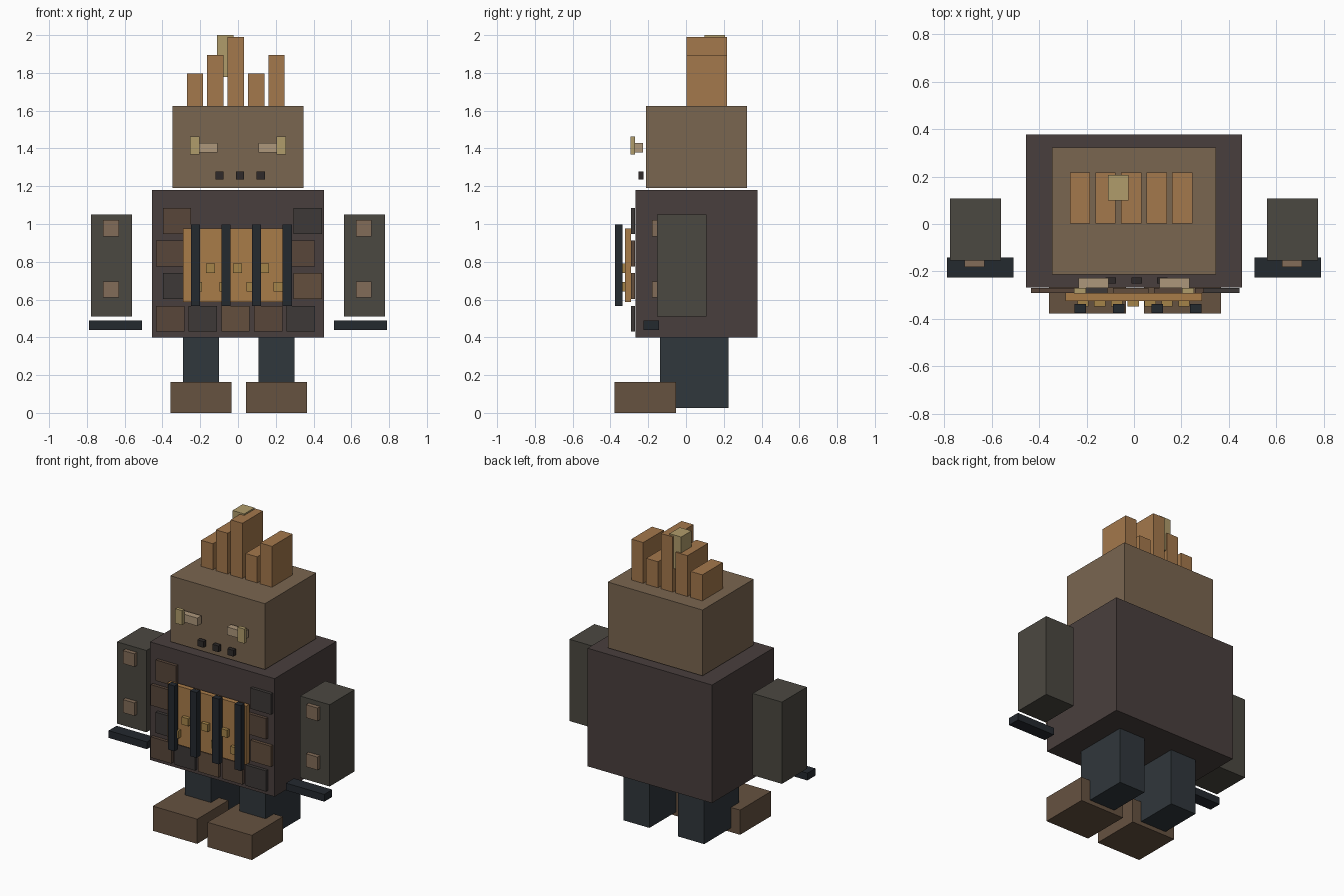
import bpy

if "Cube" in bpy.data.objects:
    bpy.data.objects.remove(bpy.data.objects["Cube"])


def material(name, hexcode):
    """Flat colour given as an sRGB hex string."""
    rgb = [int(hexcode[i:i + 2], 16) / 255 for i in (0, 2, 4)]
    lin = [c / 12.92 if c <= 0.04045 else ((c + 0.055) / 1.055) ** 2.4 for c in rgb]
    m = bpy.data.materials.new(name)
    m.diffuse_color = (*lin, 1)
    m.use_nodes = True
    m.node_tree.nodes["Principled BSDF"].inputs["Base Color"].default_value = m.diffuse_color
    return m


MAT = {n: material(n, h) for n, h in {
    "torso": "493F3D", "head": "7A6650", "crest": "A4784C", "tip": "B09C6B",
    "feet": "665240", "legs": "30373C", "arms": "4B4841", "studs": "826C58",
    "plate": "A97C49", "bars": "24292F", "pins": "A58449", "eyes": "AD977B",
    "teeth": "2E2A29", "stone_brown": "58463A", "stone_tan": "634E3D",
    "stone_dark": "3D3937"}.items()}


def box(name, mat, x, y, z):
    """Box from (min, max) ranges on each axis."""
    bpy.ops.mesh.primitive_cube_add(size=1, location=[(a + b) / 2 for a, b in (x, y, z)])
    ob = bpy.context.object
    ob.name = name
    ob.scale = [b - a for a, b in (x, y, z)]
    bpy.ops.object.transform_apply(location=False, rotation=False, scale=True)
    ob.data.materials.append(MAT[mat])
    return ob


def pair(name, mat, x, y, z):
    """Matching left and right boxes."""
    box("right_" + name, mat, x, y, z)
    box("left_" + name, mat, (-x[1], -x[0]), y, z)


# Body and head
box("torso", "torso", (-0.455, 0.455), (-0.268, 0.378), (0.40, 1.18))
box("head", "head", (-0.346, 0.346), (-0.213, 0.322), (1.19, 1.625))

# Legs and feet, set slightly right of centre
for side, cx in (("left", -0.196), ("right", 0.204)):
    box(side + "_leg", "legs", (cx - 0.095, cx + 0.095), (-0.138, 0.226), (0.027, 0.40))
    box(side + "_foot", "feet", (cx - 0.162, cx + 0.162), (-0.378, -0.053), (0, 0.163))

# Arms, hand slabs and arm studs
pair("arm", "arms", (0.562, 0.777), (-0.153, 0.108), (0.51, 1.05))
pair("hand", "bars", (0.508, 0.788), (-0.225, -0.142), (0.44, 0.488))
for side, cx in (("left", -0.673), ("right", 0.666)):
    for level, cz in (("lower", 0.653), ("upper", 0.977)):
        box(f"{side}_{level}_arm_stud", "studs", (cx - 0.042, cx + 0.042),
            (-0.181, -0.153), (cz - 0.043, cz + 0.043))

# Face
pair("eye", "eyes", (0.108, 0.235), (-0.27, -0.227), (1.378, 1.43))
pair("eye_bar", "tip", (0.203, 0.253), (-0.294, -0.27), (1.367, 1.463))
for i, cx in enumerate((-0.098, 0.011, 0.12)):
    box(f"tooth_{i}", "teeth", (cx - 0.022, cx + 0.022), (-0.252, -0.225), (1.236, 1.277))

# Crest on top of the head
for i, top in enumerate((1.797, 1.895, 1.99, 1.797, 1.895)):
    cx = -0.228 + i * 0.108
    box(f"crest_{i}", "crest", (cx - 0.043, cx + 0.043), (0.002, 0.217), (1.625, top))
box("crest_tip", "tip", (-0.11, -0.024), (0.099, 0.207), (1.777, 2.0))

# Chest plate with grille bars and pins
box("chest_plate", "plate", (-0.29, 0.287), (-0.324, -0.292), (0.588, 0.975))
for i in range(4):
    cx = -0.226 + i * 0.1623
    box(f"grille_bar_{i}", "bars", (cx - 0.024, cx + 0.024), (-0.376, -0.337), (0.565, 0.997))
for row, (cz, x0, n) in enumerate(((0.667, -0.215, 4), (0.766, -0.145, 3))):
    for i in range(n):
        cx = x0 + i * 0.142
        box(f"pin_{row}_{i}", "pins", (cx - 0.024, cx + 0.024),
            (-0.347, -0.324), (cz - 0.025, cz + 0.025))

# Stone blocks on the torso front: full bottom row, only the ends above
b, t, d = "stone_brown", "stone_tan", "stone_dark"
rows = ({0: b, 1: d, 2: t, 3: b, 4: d}, {0: d, 4: t}, {0: b, 4: b}, {0: b, 4: d})
for r, blocks in enumerate(rows):
    for i, mat in blocks.items():
        x0 = -0.434 + (r % 2) * 0.036 + i * 0.173
        z0 = 0.43 + r * 0.1725
        box(f"stone_{r}_{i}", mat, (x0, x0 + 0.15), (-0.291, -0.270), (z0, z0 + 0.137))
